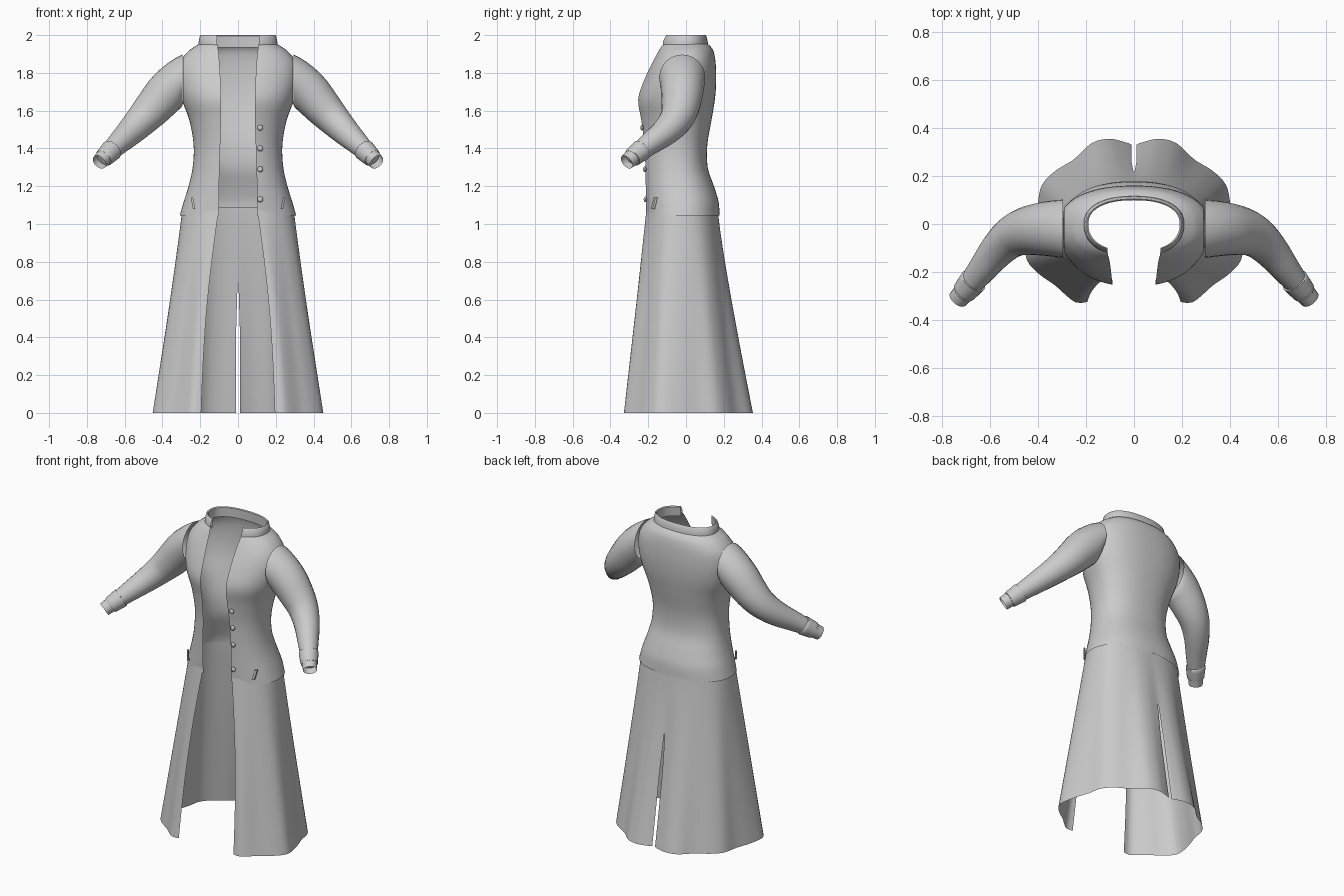
import bpy, bmesh, math
from mathutils import Vector

if "Cube" in bpy.data.objects:
    bpy.data.objects.remove(bpy.data.objects["Cube"])

cloth = bpy.data.materials.new("grey_cloth")
cloth.diffuse_color = (0.6, 0.6, 0.6, 1)
cloth.use_nodes = True
cloth.node_tree.nodes["Principled BSDF"].inputs["Base Color"].default_value = cloth.diffuse_color


def spline(keys, n):
    """Smooth curve through key tuples, n steps per span."""
    P = [Vector(k) for k in keys]
    out = []
    for i in range(len(P) - 1):
        a, b, c, d = P[max(i - 1, 0)], P[i], P[i + 1], P[min(i + 2, len(P) - 1)]
        for s in range(n):
            t = s / n
            out.append(0.5 * (2 * b + (c - a) * t + (2 * a - 5 * b + 4 * c - d) * t * t
                              + (3 * b - a - 3 * c + d) * t ** 3))
    return out + [P[-1]]


def resample(pts, n):
    """Evenly spaced points along a polyline."""
    lens = [0]
    for a, b in zip(pts, pts[1:]):
        lens.append(lens[-1] + (b - a).length)
    out, j = [], 0
    for i in range(n):
        s = lens[-1] * i / (n - 1)
        while j < len(pts) - 2 and lens[j + 1] < s:
            j += 1
        out.append(pts[j].lerp(pts[j + 1], (s - lens[j]) / max(lens[j + 1] - lens[j], 1e-9)))
    return out


def finish(name, bm, mirror=True, angle=40):
    bmesh.ops.recalc_face_normals(bm, faces=bm.faces)
    me = bpy.data.meshes.new(name)
    bm.to_mesh(me)
    bm.free()
    me.materials.append(cloth)
    ob = bpy.data.objects.new(name, me)
    bpy.context.collection.objects.link(ob)
    if mirror:
        m = ob.modifiers.new("mirror", 'MIRROR')
        m.merge_threshold = 0.001
    bpy.ops.object.select_all(action='DESELECT')
    ob.select_set(True)
    bpy.context.view_layer.objects.active = ob
    bpy.ops.object.shade_smooth_by_angle(angle=math.radians(angle))
    return ob


def loft(rings, closed=False):
    bm = bmesh.new()
    rows = [[bm.verts.new(p) for p in r] for r in rings]
    n = len(rows[0])
    for a, b in zip(rows, rows[1:]):
        for i in range(n if closed else n - 1):
            j = (i + 1) % n
            bm.faces.new((a[i], a[j], b[j], b[i]))
    return bm


def half_ring(z, xo, yf, w, ys, yb, p, n=29):
    """Half outline from the front opening round to the centre back."""
    t0 = math.acos((xo / w) ** (p / 2))
    s0 = math.sin(t0) ** (2 / p)
    pts = []
    for i in range(61):
        t = -t0 + (t0 + math.pi / 2) * i / 60
        x = w * max(math.cos(t), 0) ** (2 / p)
        s = abs(math.sin(t)) ** (2 / p)
        y = ys + (yf - ys) * s / s0 if t < 0 else ys + (yb - ys) * s
        pts.append(Vector((x, y, z)))
    pts[-1].x = 0
    return resample(pts, n)


# Torso: height, opening x, front y, half width, side y, back y, squareness
torso = [(1.045, 0.10, -0.21, 0.308, -0.02, 0.178, 2.3),
         (1.12, 0.10, -0.212, 0.287, -0.02, 0.172, 2.3),
         (1.20, 0.10, -0.213, 0.262, -0.03, 0.148, 2.3),
         (1.30, 0.098, -0.215, 0.240, -0.04, 0.115, 2.3),
         (1.42, 0.094, -0.22, 0.235, -0.04, 0.113, 2.3),
         (1.55, 0.090, -0.237, 0.258, -0.03, 0.135, 2.3),
         (1.66, 0.090, -0.253, 0.298, -0.02, 0.153, 2.3),
         (1.76, 0.093, -0.222, 0.318, -0.015, 0.160, 2.3),
         (1.85, 0.098, -0.180, 0.310, -0.01, 0.157, 2.3),
         (1.91, 0.103, -0.148, 0.268, -0.005, 0.147, 2.3),
         (1.94, 0.108, -0.130, 0.228, 0.0, 0.130, 2.3),
         (1.955, 0.11, -0.115, 0.203, 0.0, 0.112, 2.3)]
bm = loft([half_ring(*k) for k in spline(torso, 4)])
# Open the armholes with a flat cut
upper = [f for f in bm.faces if f.calc_center_median().z > 1.58]
geom = set(upper) | {e for f in upper for e in f.edges} | {v for f in upper for v in f.verts}
bmesh.ops.bisect_plane(bm, geom=list(geom), plane_co=(0.29, 0, 0), plane_no=(1, 0, 0),
                       clear_outer=True)
finish("torso", bm)

# Skirt: wavy hem blended up to the waist, with a back vent below z = 0.7
hem = resample(spline([(0.195, -0.325, 0), (0.24, -0.328, 0), (0.28, -0.30, 0), (0.33, -0.255, 0),
                       (0.40, -0.205, 0), (0.45, -0.14, 0), (0.44, -0.04, 0), (0.405, 0.07, 0),
                       (0.385, 0.16, 0), (0.33, 0.22, 0), (0.25, 0.27, 0), (0.175, 0.338, 0),
                       (0.10, 0.355, 0), (0.045, 0.343, 0), (0, 0.33, 0)], 6), 49)
waist = half_ring(1.09, 0.10, -0.208, 0.293, -0.02, 0.167, 2.3, 49)
rings = []
for k in range(29):
    t = k / 28
    ring = []
    for i, (a, b) in enumerate(zip(waist, hem)):
        x = a.x + (b.x - a.x) * t
        x += 0.018 * math.sin(math.pi * t) * max(0, 1 - i / 8)
        y = a.y + (b.y - a.y) * (t ** 1.15 if b.y > 0 else t)
        ring.append(Vector((x, y, 1.09 * (1 - t))))
    z = ring[0].z
    if z < 0.7:
        ring[-1].x = min(0.01, 0.002 + (0.7 - z) * 0.03)
    rings.append(ring)
finish("skirt", loft(rings))


def tube(name, keys, steps, first=None, sides=24):
    """Round tube along x, y, z, radius keys."""
    pts = spline(keys, steps)
    rings = []
    for i, k in enumerate(pts):
        d = (pts[min(i + 1, len(pts) - 1)] - pts[max(i - 1, 0)]).xyz.normalized()
        if first:
            d = d.lerp(Vector(first), max(0, 1 - i / 5)).normalized()
        u = d.cross(Vector((0, 1, 0))).normalized()
        v = d.cross(u)
        rings.append([k.xyz + k.w * (u * math.cos(a) + v * math.sin(a))
                      for a in (2 * math.pi * s / sides for s in range(sides))])
    return finish(name, loft(rings, True))


# Sleeves and cuffs
tube("sleeves", [(0.295, -0.02, 1.775, 0.122), (0.37, -0.02, 1.705, 0.113),
                 (0.45, -0.03, 1.615, 0.10), (0.51, -0.055, 1.55, 0.087),
                 (0.57, -0.11, 1.488, 0.074), (0.63, -0.185, 1.43, 0.061),
                 (0.69, -0.26, 1.372, 0.048), (0.734, -0.314, 1.328, 0.041)], 4, (1, 0, 0))
tube("cuffs", [(0.668, -0.235, 1.392, 0.050), (0.669, -0.236, 1.391, 0.058),
               (0.69, -0.262, 1.37, 0.054), (0.709, -0.284, 1.352, 0.050),
               (0.710, -0.285, 1.351, 0.043)], 2)

# Standing collar: outer wall, rim and inner wall
finish("collar", loft([half_ring(1.94, 0.11, -0.122, 0.21, 0, 0.117, 2.3),
                       half_ring(1.965, 0.11, -0.122, 0.208, 0, 0.115, 2.3),
                       half_ring(1.995, 0.11, -0.108, 0.202, 0, 0.108, 2.3),
                       half_ring(2.0, 0.11, -0.104, 0.197, 0, 0.104, 2.3),
                       half_ring(1.995, 0.11, -0.100, 0.190, 0, 0.099, 2.3),
                       half_ring(1.935, 0.11, -0.106, 0.190, 0, 0.101, 2.3)]))

# Buttons on one front edge
for i, (z, y) in enumerate([(1.51, -0.233), (1.40, -0.222), (1.29, -0.218), (1.13, -0.215)]):
    bm = bmesh.new()
    bmesh.ops.create_uvsphere(bm, u_segments=12, v_segments=8, radius=0.015)
    for v in bm.verts:
        v.co = Vector((v.co.x + 0.118, v.co.y * 0.6 + y, v.co.z + z))
    finish("button_%d" % (i + 1), bm, mirror=False)

# Slanted pocket welts
bm = bmesh.new()
bmesh.ops.create_cube(bm, size=1)
for v in bm.verts:
    c = v.co
    v.co = Vector((0.238 + c.x * 0.012 + c.z * 0.012, -0.168 + c.y * 0.012 + c.x * 0.008 + c.z * 0.015,
                   1.11 + c.z * 0.06))
finish("pocket_welts", bm)
